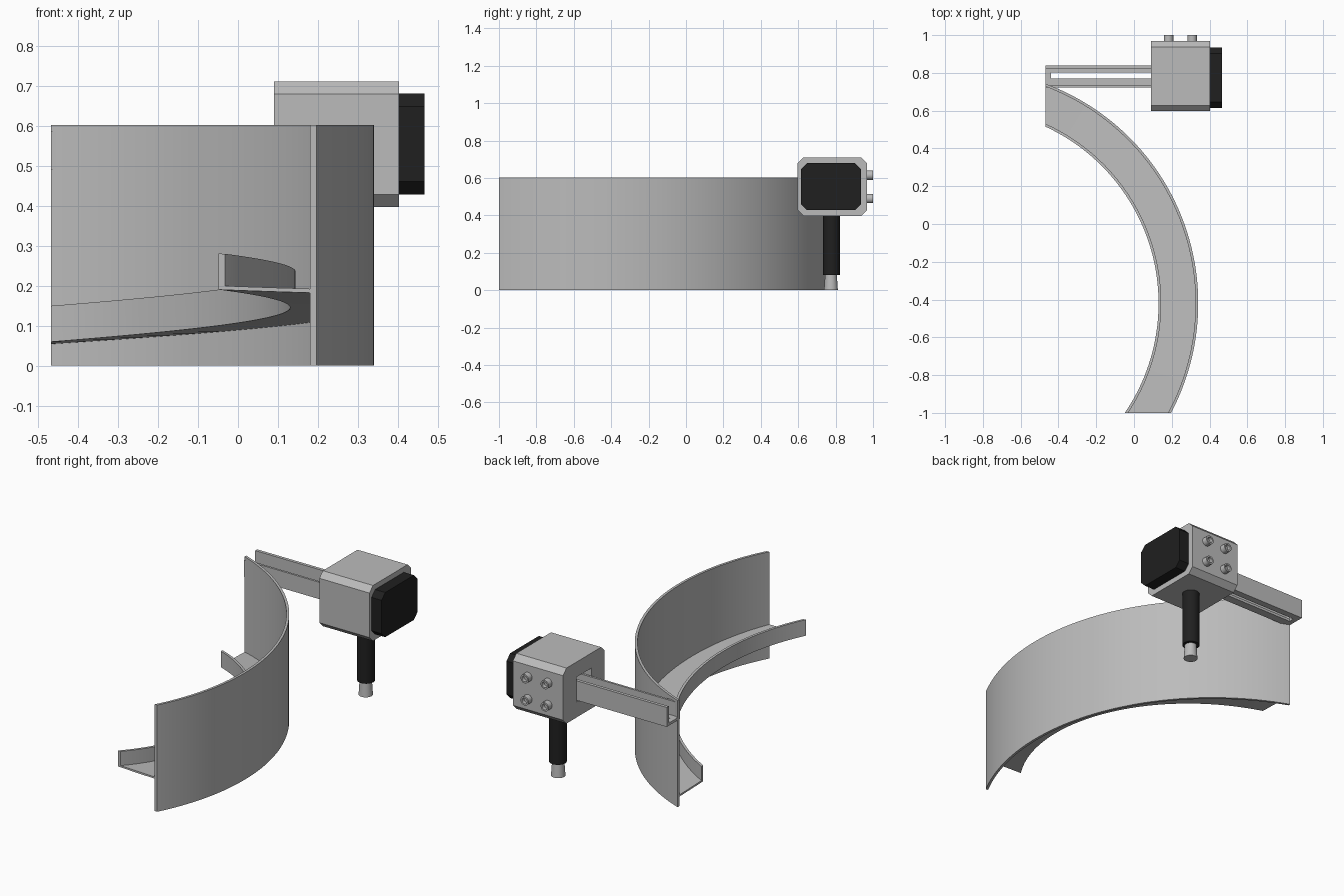
import bpy, bmesh, math
from mathutils import Vector, Matrix

if "Cube" in bpy.data.objects:
    bpy.data.objects.remove(bpy.data.objects["Cube"])

def material(name, v):
    m = bpy.data.materials.new(name)
    m.diffuse_color = (v, v, v, 1)
    m.use_nodes = True
    m.node_tree.nodes["Principled BSDF"].inputs["Base Color"].default_value = m.diffuse_color
    return m

GREY = material("light_grey", 0.5)
BLACK = material("matte_black", 0.014)

def finish(name, bm, mat, smooth=False):
    bmesh.ops.recalc_face_normals(bm, faces=bm.faces[:])
    me = bpy.data.meshes.new(name)
    bm.to_mesh(me)
    bm.free()
    ob = bpy.data.objects.new(name, me)
    bpy.context.collection.objects.link(ob)
    me.materials.append(mat)
    if smooth:
        bpy.ops.object.select_all(action='DESELECT')
        ob.select_set(True)
        bpy.context.view_layer.objects.active = ob
        bpy.ops.object.shade_smooth_by_angle(angle=math.radians(35))
    return ob

def box(name, x, y, z, mat=GREY):
    bm = bmesh.new()
    bmesh.ops.create_cube(bm, size=1)
    for v in bm.verts:
        v.co = Vector([(a + b) / 2 + c * (b - a) for (a, b), c in zip((x, y, z), v.co)])
    return finish(name, bm, mat)

def chamfered_block(name, x, y, z, c, mat):
    """Octagonal outline in y/z, extruded along x."""
    (y0, y1), (z0, z1) = y, z
    pts = [(y0 + c, z0), (y1 - c, z0), (y1, z0 + c), (y1, z1 - c),
           (y1 - c, z1), (y0 + c, z1), (y0, z1 - c), (y0, z0 + c)]
    bm = bmesh.new()
    f = bm.faces.new([bm.verts.new((x[0], *p)) for p in pts])
    ext = bmesh.ops.extrude_face_region(bm, geom=[f], use_keep_orig=True)["geom"]
    bmesh.ops.translate(bm, vec=(x[1] - x[0], 0, 0),
                        verts=[g for g in ext if isinstance(g, bmesh.types.BMVert)])
    return finish(name, bm, mat)

def arc_sweep(name, r0, r1, z0, z1, rise):
    """Rectangular section swept round the bowl centre, trimmed at the two flat ends."""
    cx, cy, n = -0.90, -0.42, 100
    bm = bmesh.new()
    rings = []
    for i in range(n + 1):
        deg = -45 + 127 * i / n
        a, h = math.radians(deg), rise(deg)
        rings.append([bm.verts.new((cx + r * math.cos(a), cy + r * math.sin(a), z + h))
                      for r, z in ((r0, z0), (r1, z0), (r1, z1), (r0, z1))])
    for p, q in zip(rings, rings[1:]):
        for k in range(4):
            bm.faces.new((p[k], p[(k + 1) % 4], q[(k + 1) % 4], q[k]))
    for co, no in (((-0.468, 0, 0), (1, 0, 0)), ((0, -1, 0), (0, 1, 0))):
        cut = bmesh.ops.bisect_plane(bm, geom=bm.verts[:] + bm.edges[:] + bm.faces[:],
                                     plane_co=co, plane_no=no, clear_inner=True)["geom_cut"]
        bmesh.ops.edgenet_fill(bm, edges=[e for e in cut if isinstance(e, bmesh.types.BMEdge)])
    return finish(name, bm, GREY, True)

def cone(name, loc, r_low, r_top, depth, mat, along_y=False, socket=0):
    bm = bmesh.new()
    bmesh.ops.create_cone(bm, cap_ends=True, segments=32, radius1=r_low, radius2=r_top, depth=depth)
    if socket:
        top = max(bm.faces, key=lambda f: f.calc_center_median().z)
        bmesh.ops.inset_region(bm, faces=[top], thickness=socket)
        ext = bmesh.ops.extrude_face_region(bm, geom=[top])["geom"]
        bmesh.ops.translate(bm, vec=(0, 0, -0.02),
                            verts=[g for g in ext if isinstance(g, bmesh.types.BMVert)])
        if top.is_valid:
            bm.faces.remove(top)
    rot = Matrix.Rotation(-math.pi / 2, 4, 'X') if along_y else Matrix()
    bm.transform(Matrix.Translation(loc) @ rot)
    return finish(name, bm, mat, True)

# Bowl wall, helical track and its lip
helix = lambda deg: 0.145 - 0.001313 * deg
arc_sweep("bowl_wall", 1.226, 1.24, 0, 0.602, lambda d: 0)
arc_sweep("spiral_track", 1.032, 1.23, 0, 0.01, helix)
arc_sweep("track_lip", 1.03, 1.044, 0, 0.09, helix)

# Slotted channel arm
X = (-0.468, 0.2)
box("arm_back_plate", X, (0.822, 0.84), (0.49, 0.6))
box("arm_front_plate", X, (0.722, 0.734), (0.49, 0.585))
box("arm_floor_front", X, (0.734, 0.77), (0.49, 0.505))
box("arm_floor_back", X, (0.802, 0.822), (0.49, 0.505))
box("arm_floor_end", (-0.468, -0.44), (0.77, 0.802), (0.49, 0.505))

# Motor housing with arm opening, and black cover
housing = chamfered_block("housing", (0.09, 0.403), (0.597, 0.968), (0.397, 0.71), 0.031, GREY)
cutter = box("opening_cutter", (0.0, 0.24), (0.716, 0.846), (0.485, 0.625))
cutter.hide_render = True
cutter.hide_viewport = True
mod = housing.modifiers.new("arm_opening", 'BOOLEAN')
mod.operation = 'DIFFERENCE'
mod.object = cutter
chamfered_block("cover", (0.403, 0.466), (0.615, 0.935), (0.428, 0.68), 0.032, BLACK)

# Four fittings on the back
for x in (0.183, 0.308):
    for z in (0.49, 0.615):
        cone("fitting", (x, 0.98, z), 0.025, 0.025, 0.04, GREY, True, 0.009)

# Support post and foot
cone("post", (0.255, 0.778, 0.24), 0.046, 0.046, 0.32, BLACK)
cone("foot", (0.255, 0.775, 0.045), 0.037, 0.031, 0.09, GREY)
